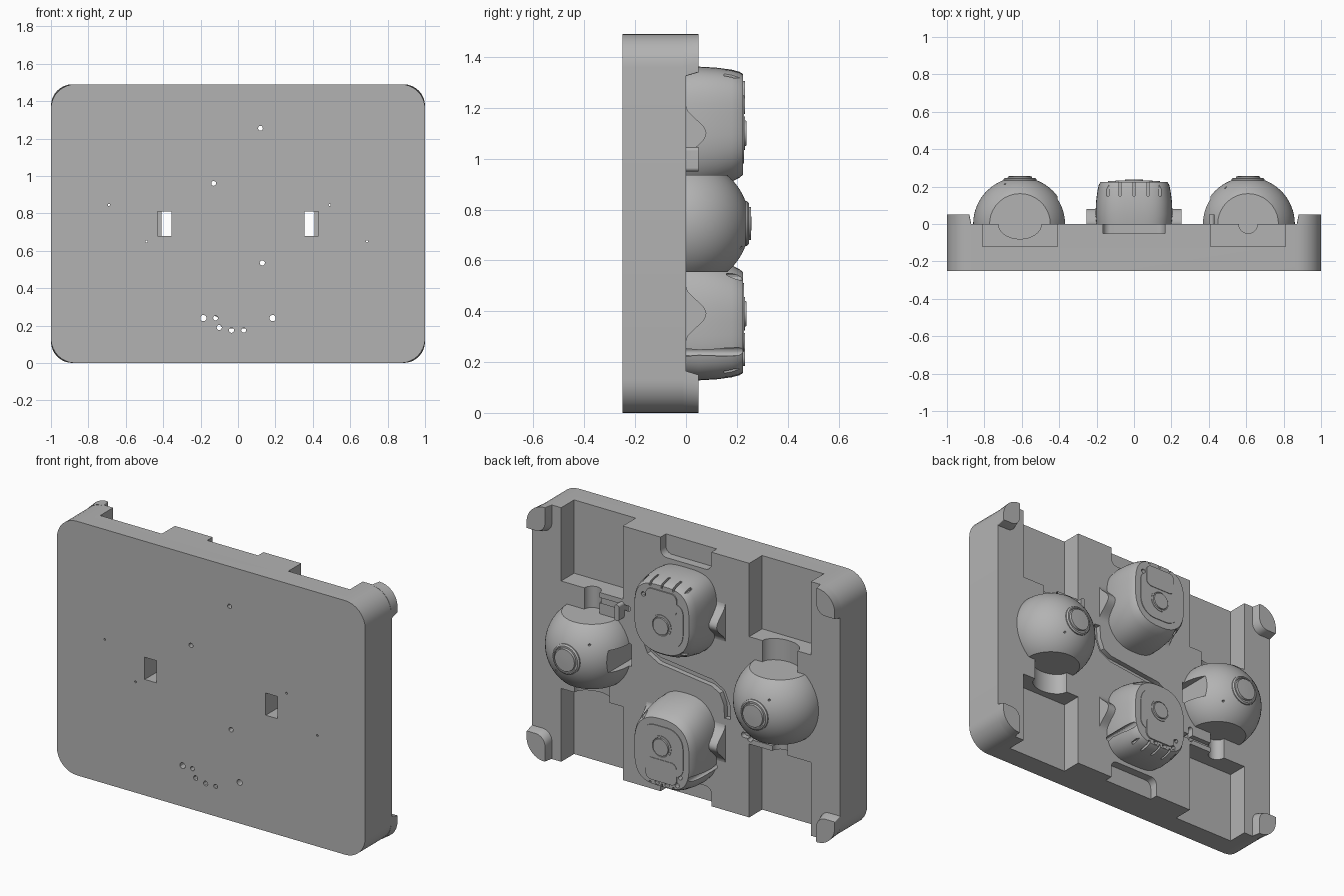
import bpy, bmesh, math
from mathutils import Matrix, Vector

if "Cube" in bpy.data.objects:
    bpy.data.objects.remove(bpy.data.objects["Cube"])

MID = 0.745
TURN = Matrix.Translation((0, 0, MID)) @ Matrix.Rotation(math.pi, 4, 'Y') @ Matrix.Translation((0, 0, -MID))

grey = bpy.data.materials.new("plain grey")
grey.use_nodes = True
COLOUR = (0.45, 0.45, 0.45, 1)
grey.diffuse_color = COLOUR
grey.node_tree.nodes["Principled BSDF"].inputs["Base Color"].default_value = COLOUR


def make(name, bm):
    bmesh.ops.recalc_face_normals(bm, faces=bm.faces)
    mesh = bpy.data.meshes.new(name)
    bm.to_mesh(mesh)
    bm.free()
    mesh.materials.append(grey)
    obj = bpy.data.objects.new(name, mesh)
    bpy.context.collection.objects.link(obj)
    return obj


def loft(bm, rings):
    """Skin closed rings of points and cap both ends."""
    rows = [[bm.verts.new(p) for p in ring] for ring in rings]
    for a, b in zip(rows, rows[1:]):
        for i in range(len(a)):
            j = (i + 1) % len(a)
            bm.faces.new((a[i], a[j], b[j], b[i]))
    bm.faces.new(rows[0])
    bm.faces.new(rows[-1])


def prism(bm, outline, y0, y1):
    loft(bm, [[(x, y, z) for x, z in outline] for y in (y0, y1)])


def rounded(x0, x1, z0, z1, radii):
    """Rectangle outline; radii start at the x1, z1 corner and run anticlockwise."""
    pts = []
    corners = [(x1, z1, -1, -1), (x0, z1, 1, -1), (x0, z0, 1, 1), (x1, z0, -1, 1)]
    for k, ((x, z, sx, sz), r) in enumerate(zip(corners, radii)):
        for i in range(9):
            a = (k + i / 8) * math.pi / 2
            pts.append((x + sx * r + r * math.cos(a), z + sz * r + r * math.sin(a)))
    return pts


def box(bm, x0, x1, y0, y1, z0, z1):
    prism(bm, [(x0, z0), (x1, z0), (x1, z1), (x0, z1)], y0, y1)


def circle(x, z, r, n=20):
    return [(x + r * math.cos(i * math.tau / n), z + r * math.sin(i * math.tau / n)) for i in range(n)]


def tube_z(bm, x, rx, ry, z0, z1, n=32):
    loft(bm, [[(px, py, z) for px, py in
               [(x + rx * math.cos(i * math.tau / n), ry * math.sin(i * math.tau / n)) for i in range(n)]]
              for z in (z0, z1)])


def cutter(name, build, both=True):
    """A cutter, with its half-turn twin when both is set."""
    found = []
    for matrix in ([Matrix.Identity(4), TURN] if both else [Matrix.Identity(4)]):
        bm = bmesh.new()
        build(bm)
        bm.transform(matrix)
        obj = make(name + "_cutter", bm)
        obj.hide_render = True
        found.append(obj)
    return found


def carve(obj, tools):
    for tool in tools:
        mod = obj.modifiers.new("cut", 'BOOLEAN')
        mod.operation, mod.solver, mod.object = 'DIFFERENCE', 'EXACT', tool
    bpy.context.view_layer.update()
    done = bpy.data.meshes.new_from_object(obj.evaluated_get(bpy.context.evaluated_depsgraph_get()))
    obj.modifiers.clear()
    obj.data = done


def twin(obj, name):
    other = obj.copy()
    other.data = obj.data.copy()
    other.data.transform(TURN)
    other.name = name
    bpy.context.collection.objects.link(other)
    return other


# Cutters: rows of drilled holes and the two windows
HOLES = [(.12, 1.255, .013), (-.13, .96, .013), (.13, .535, .014), (.185, .24, .017), (-.185, .24, .017),
         (-.12, .24, .013), (-.1, .19, .014), (-.035, .175, .014), (.03, .175, .013),
         (-.69, .845, .006), (-.49, .65, .006), (.49, .845, .006), (.69, .65, .006)]


def drill(bm):
    for x, z, r in HOLES:
        prism(bm, circle(x, z, r, 12), -.3, .3)


holes = cutter("hole", drill, both=False)
windows = cutter("window", lambda bm: box(bm, .355, .41, -.3, .3, .68, .81))
pockets = cutter("window_pocket", lambda bm: box(bm, .4, .43, -.3, -.1, .68, .81))


# Cutters: end slots, round throats, edge pockets and the winding groove
def slots(bm):
    for x in (.41, -.81):
        box(bm, x, x + .4, -.12, .1, 1.06, 1.6)


def groove(bm):
    pts = [(.27, .95), (.265, .87), (.235, .8), (.17, .765), (.08, .755), (0, MID)]
    pts += [(-x, 2 * MID - z) for x, z in pts[-2::-1]]
    vecs = [Vector(p) for p in pts]
    left, right = [], []
    for i, p in enumerate(vecs):
        d = (vecs[min(i + 1, len(vecs) - 1)] - vecs[max(i - 1, 0)]).normalized() * .02
        left.append((p.x - d.y, p.y + d.x))
        right.append((p.x + d.y, p.y - d.x))
    prism(bm, left + right[::-1], -.03, .02)


def side_grooves(bm):
    prism(bm, rounded(.36, .58, 1.0, 1.03, [.014] * 4), -.03, .05)


tools = cutter("slot", slots)
tools += cutter("narrow_throat", lambda bm: tube_z(bm, .61, .05, .05, .935, 1.08))
tools += cutter("wide_throat", lambda bm: tube_z(bm, -.61, .115, .08, .935, 1.08))
tools += cutter("edge_pocket", lambda bm: prism(
    bm, rounded(-.165, .165, 1.38, 1.6, [.01, .01, .04, .04]), -.05, .1))
tools += cutter("winding_groove", groove, both=False)
tools += cutter("side_groove", side_grooves)
tools += cutter("pin_slot", lambda bm: prism(bm, rounded(.4, .43, .95, 1.045, [.014] * 4), -.04, .05))

# Base plate
bm = bmesh.new()
prism(bm, rounded(-1, 1, 0, 2 * MID, [.13] * 4), -.25, 0)
plate = make("base_plate", bm)
carve(plate, tools + holes + windows + pockets)

# Corner tabs
for side, sx in (("left", 1), ("right", -1)):
    for level, sz in (("upper", 1), ("lower", -1)):
        outer, inner = rounded(.87, 1, 1.325, 1.49, [.125, .004, .06, .004]), []
        inner = rounded(.88, 1, 1.34, 1.49, [.115, .004, .06, .004])
        bm = bmesh.new()
        loft(bm, [[(sx * x, y, MID + sz * (z - MID)) for x, z in ring]
                  for ring, y in ((outer, -.01), (outer, 0), (inner, .05))])
        make(f"{level}_{side}_tab", bm)

# Round domes with flat ends
bm = bmesh.new()
bmesh.ops.create_uvsphere(bm, u_segments=64, v_segments=32, radius=.25,
                          matrix=Matrix.Translation((.61, 0, MID)) @ Matrix.Rotation(math.pi / 2, 4, 'X'))
for co, no in (((0, 0, .935), (0, 0, 1)), ((0, 0, .555), (0, 0, -1)), ((0, -.01, 0), (0, -1, 0))):
    cut = bmesh.ops.bisect_plane(bm, geom=bm.verts[:] + bm.edges[:] + bm.faces[:],
                                 plane_co=co, plane_no=no, clear_outer=True)
    rim = [e for e in cut["geom_cut"] if isinstance(e, bmesh.types.BMEdge)]
    bmesh.ops.holes_fill(bm, edges=rim, sides=0)
dome = make("left_dome", bm)
dome_twin = twin(dome, "right_dome")
for d in (dome, dome_twin):
    carve(d, holes + windows)


def button(name, x, z, profile):
    bm = bmesh.new()
    loft(bm, [[(px, y, pz) for px, pz in circle(x, z, r, 40)] for r, y in profile])
    return make(name, bm)


cap = button("left_dome_cap", .61, MID, [(.088, .22), (.088, .24), (.08, .247), (.074, .247),
                                         (.072, .242), (.066, .242), (.064, .255), (.02, .257)])
twin(cap, "right_dome_cap")

# Tapered bodies with a flat face
SECTIONS = [(-.01, .2, 1.355, .87), (.05, .206, 1.362, .875), (.12, .203, 1.358, .89),
            (.18, .195, 1.35, .91), (.21, .188, 1.342, .925), (.225, .178, 1.333, .937)]
rings = []
for y, w, top, low in SECTIONS:
    ring = []
    for i in range(64):
        c, s = math.cos(i * math.tau / 64), math.sin(i * math.tau / 64)
        power = .6 if s > 0 else .78
        reach = top - 1.13 if s > 0 else 1.13 - low
        ring.append((w * math.copysign(abs(c) ** power, c), y, 1.13 + reach * math.copysign(abs(s) ** power, s)))
    rings.append(ring)
bm = bmesh.new()
loft(bm, rings)
body = make("upper_body", bm)


def slits(bm):
    for x in (-.14, -.075, 0, .075, .14):
        box(bm, x - .006, x + .006, .15, .3, 1.318, 1.45)


body_twin = twin(body, "lower_body")
slit_tools = cutter("slit", slits)
carve(body, slit_tools[:1] + holes)
carve(body_twin, slit_tools[1:] + holes)

# Face plates and buttons on the bodies
for name, outline, height in (
        ("face_plate", rounded(-.14, .14, .98, 1.25, [.05, .05, .1, .1]), .229),
        ("face_panel", rounded(-.1, .1, 1.175, 1.305, [.035] * 4), .232)):
    bm = bmesh.new()
    prism(bm, outline, .222, height)
    twin(make("upper_" + name, bm), "lower_" + name)
knob = button("upper_button", 0, 1.1, [(.065, .22), (.065, .232), (.056, .232), (.054, .229), (.05, .229), (.049, .238)])
twin(knob, "lower_button")

# Bell-shaped side fins
bell = [(.11 * t / 10, .08 * (1 + math.cos(math.pi * t / 10)) / 2) for t in range(-10, 11)]
for side, sx in (("left", 1), ("right", -1)):
    bm = bmesh.new()
    loft(bm, [[(sx * x, y, 1.1 + dz) for dz, y in bell] for x in (.17, .255)])
    twin(make(f"upper_{side}_fin", bm), f"lower_{side}_fin")

# Remove cutters and smooth the rounded parts
for obj in list(bpy.data.objects):
    if "_cutter" in obj.name:
        bpy.data.objects.remove(obj)
bpy.ops.object.select_all(action='DESELECT')
for obj in bpy.context.collection.objects:
    if obj.type == 'MESH':
        obj.select_set(True)
        bpy.context.view_layer.objects.active = obj
bpy.ops.object.shade_smooth_by_angle(angle=math.radians(30))
